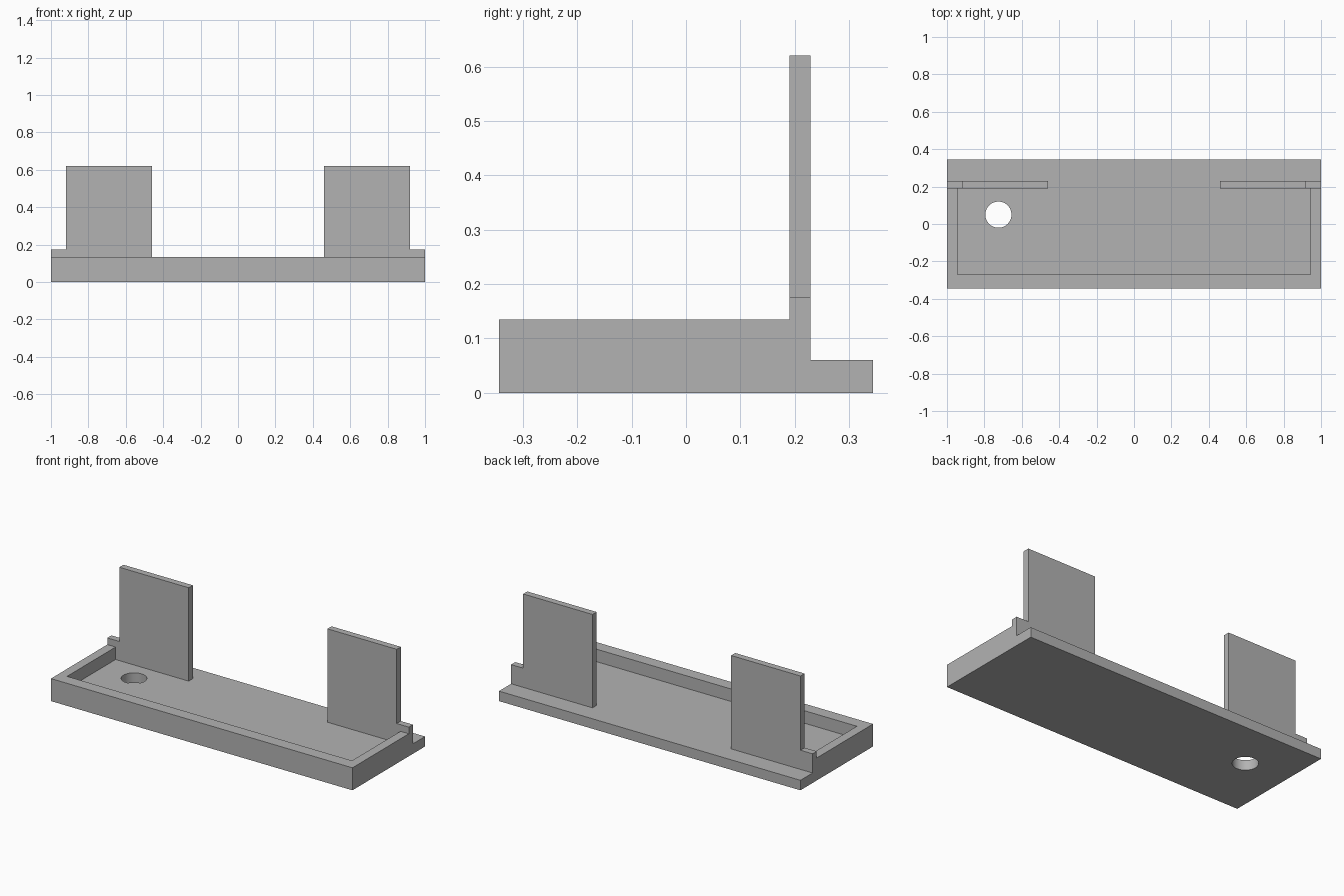
import bpy, bmesh
from mathutils import Vector

cube = bpy.data.objects.get("Cube")
if cube:
    bpy.data.objects.remove(cube, do_unlink=True)

grey = bpy.data.materials.new("plain grey")
grey.use_nodes = True
colour = (0.45, 0.45, 0.45, 1)
grey.diffuse_color = colour
grey.node_tree.nodes["Principled BSDF"].inputs["Base Color"].default_value = colour


def extrude_profile(name, points, direction):
    """Solid made by sweeping a flat outline along a direction."""
    bm = bmesh.new()
    face = bm.faces.new([bm.verts.new(p) for p in points])
    swept = bmesh.ops.extrude_face_region(bm, geom=[face])["geom"]
    verts = [g for g in swept if isinstance(g, bmesh.types.BMVert)]
    bmesh.ops.translate(bm, verts=verts, vec=Vector(direction))
    bmesh.ops.recalc_face_normals(bm, faces=bm.faces)
    mesh = bpy.data.meshes.new(name)
    bm.to_mesh(mesh)
    bm.free()
    mesh.materials.append(grey)
    obj = bpy.data.objects.new(name, mesh)
    bpy.context.collection.objects.link(obj)
    return obj


def apply_boolean(target, other, operation):
    mod = target.modifiers.new(operation, 'BOOLEAN')
    mod.operation, mod.solver, mod.object = operation, 'EXACT', other
    bpy.context.view_layer.objects.active = target
    bpy.ops.object.modifier_apply(modifier=mod.name)
    bpy.data.objects.remove(other, do_unlink=True)


FLOOR, RIM, SHOULDER, TOP = 0.06, 0.135, 0.175, 0.62
FRONT, BACK, PANEL_FRONT, PANEL_BACK = -0.344, 0.344, 0.19, 0.229
INNER_X, INNER_Y = 0.945, -0.27

# Base plate
outline = [(-1, FRONT), (1, FRONT), (1, BACK), (-1, BACK)]
base = extrude_profile("base_plate", [(x, y, 0) for x, y in outline], (0, 0, FLOOR))

# Drain hole through the floor
bpy.ops.mesh.primitive_cylinder_add(vertices=48, radius=0.07, depth=0.4,
                                    location=(-0.725, 0.05, 0))
cutter = bpy.context.object
cutter.name = "hole_cutter"
cutter.hide_render = True
cutter.data.materials.append(grey)
apply_boolean(base, cutter, 'DIFFERENCE')

# Raised rim round the front and both sides
rim = [(-1, FRONT), (1, FRONT), (1, PANEL_FRONT), (INNER_X, PANEL_FRONT),
       (INNER_X, INNER_Y), (-INNER_X, INNER_Y), (-INNER_X, PANEL_FRONT), (-1, PANEL_FRONT)]
extrude_profile("raised_rim", [(x, y, FLOOR) for x, y in rim], (0, 0, RIM - FLOOR))

# Upright back panels with a low outer shoulder
panel = [(0.46, FLOOR), (1, FLOOR), (1, SHOULDER), (0.92, SHOULDER), (0.92, TOP), (0.46, TOP)]
for side, name in ((1, "left_back_panel"), (-1, "right_back_panel")):
    extrude_profile(name, [(side * x, PANEL_FRONT, z) for x, z in panel],
                    (0, PANEL_BACK - PANEL_FRONT, 0))

# Smooth only the round wall of the hole
bpy.ops.object.select_all(action='DESELECT')
base.select_set(True)
bpy.context.view_layer.objects.active = base
bpy.ops.object.shade_smooth_by_angle()
